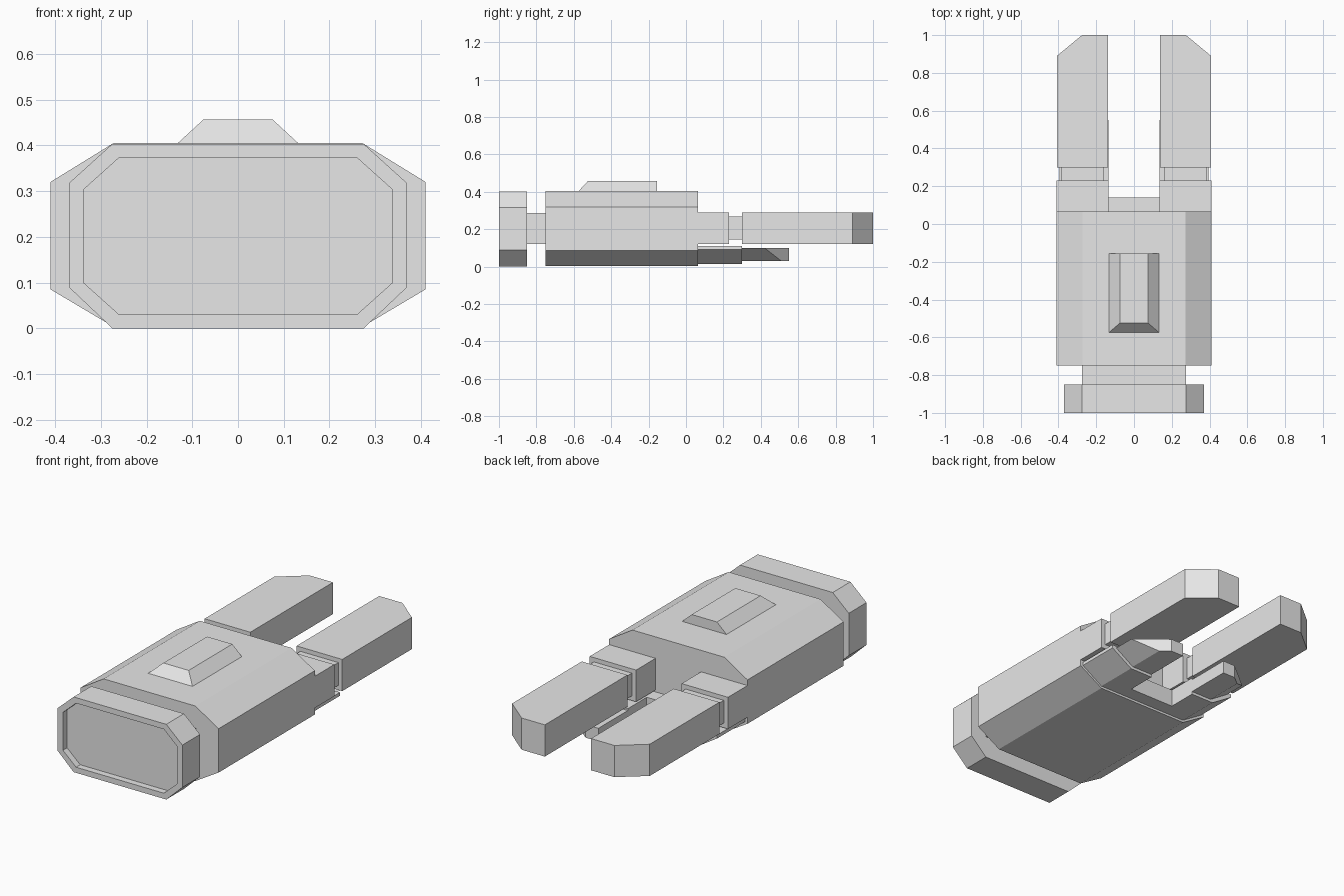
import bpy, bmesh

cube = bpy.data.objects.get("Cube")
if cube:
    bpy.data.objects.remove(cube, do_unlink=True)

grey = bpy.data.materials.new("light_grey")
grey.use_nodes = True
grey.diffuse_color = (0.8, 0.8, 0.8, 1)
grey.node_tree.nodes["Principled BSDF"].inputs["Base Color"].default_value = (0.8, 0.8, 0.8, 1)


def loft(name, rings):
    """Join matching rings of points and cap both ends."""
    bm = bmesh.new()
    loops = [[bm.verts.new(p) for p in ring] for ring in rings]
    n = len(loops[0])
    for a, b in zip(loops, loops[1:]):
        for i in range(n):
            j = (i + 1) % n
            bm.faces.new((a[i], a[j], b[j], b[i]))
    bm.faces.new(loops[0])
    bm.faces.new(loops[-1])
    bmesh.ops.recalc_face_normals(bm, faces=bm.faces)
    mesh = bpy.data.meshes.new(name)
    bm.to_mesh(mesh)
    bm.free()
    mesh.materials.append(grey)
    obj = bpy.data.objects.new(name, mesh)
    bpy.context.collection.objects.link(obj)
    return obj


def along_y(name, profile, y0, y1):
    return loft(name, [[(x, y, z) for x, z in profile] for y in (y0, y1)])


def along_z(name, outline, z0, z1):
    return loft(name, [[(x, y, z) for x, y in outline] for z in (z0, z1)])


def rect(x0, x1, y0, y1):
    return [(x0, y0), (x1, y0), (x1, y1), (x0, y1)]


def octagon(half, flat, z0, low, high, z1):
    right = [(flat, z0), (half, low), (half, high), (flat, z1)]
    return right + [(-x, z) for x, z in reversed(right)]


def mirrored(obj):
    mod = obj.modifiers.new("Mirror", "MIRROR")
    mod.use_mirror_merge = False
    return obj


# Main body and the neck in front of it
along_y("body", octagon(0.41, 0.272, 0.003, 0.085, 0.32, 0.405), -0.75, 0.065)
along_z("front_neck", rect(-0.275, 0.275, -0.87, -0.74), 0.12, 0.288)

# Front collar with a shallow recessed face
outer = octagon(0.37, 0.275, 0, 0.09, 0.317, 0.403)
inner = octagon(0.338, 0.26, 0.03, 0.1, 0.303, 0.373)
loft("front_collar", [[(x, y, z) for x, z in profile] for profile, y in
                      ((outer, -0.85), (outer, -1), (inner, -1), (inner, -0.965))])

# Raised block on top, sloped on the front and sides
loft("top_block", [[(x, y, 0.4) for x, y in rect(-0.137, 0.137, -0.578, -0.155)],
                   [(x, y, 0.457) for x, y in rect(-0.075, 0.075, -0.525, -0.155)]])

# Twin prongs, each with a base and a narrow joint
mirrored(along_z("prong_base", rect(0.135, 0.41, 0.06, 0.23), 0.12, 0.29))
mirrored(along_z("prong_joint", rect(0.16, 0.385, 0.22, 0.31), 0.145, 0.267))
tip = [(0.137, 0.3), (0.408, 0.3), (0.408, 0.89), (0.275, 1), (0.137, 1)]
mirrored(along_z("prong", tip, 0.12, 0.29))

# Lower lip: a middle bridge and a bevelled arm below each prong
along_z("lip_bridge", rect(-0.14, 0.14, 0.06, 0.14), 0.015, 0.11)
arm = [(0.135, 0.015), (0.272, 0.015), (0.395, 0.092), (0.395, 0.11), (0.135, 0.11)]
mirrored(along_y("lip_arm", arm, 0.06, 0.3))
mirrored(loft("lip_tip", [
    [(0.135, 0.29, 0.03), (0.26, 0.29, 0.03), (0.26, 0.51, 0.03), (0.21, 0.55, 0.03), (0.135, 0.55, 0.03)],
    [(0.135, 0.29, 0.1), (0.37, 0.29, 0.1), (0.37, 0.42, 0.1), (0.21, 0.55, 0.1), (0.135, 0.55, 0.1)]]))
